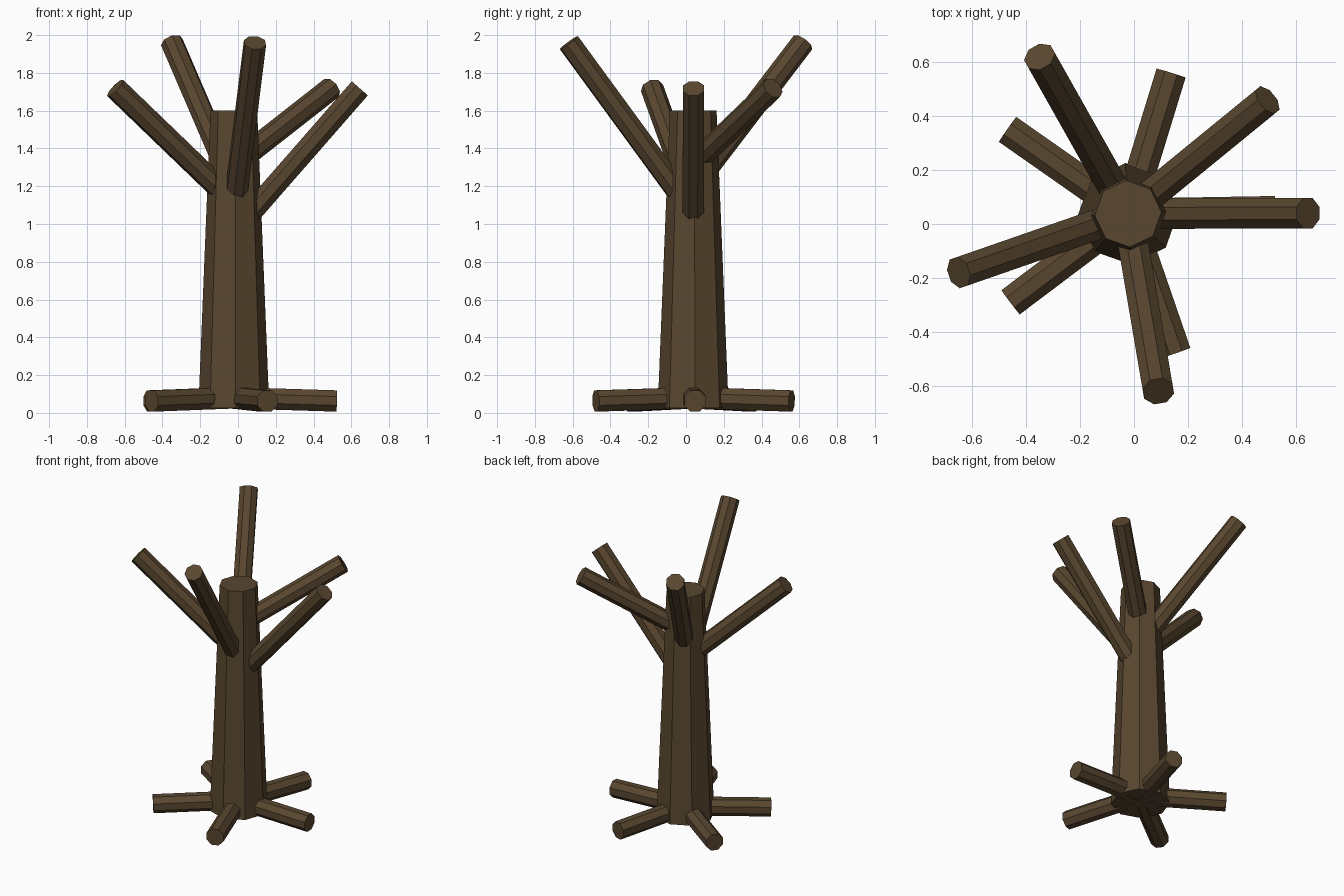
import bpy
import math
from mathutils import Vector, Matrix

if "Cube" in bpy.data.objects:
    bpy.data.objects.remove(bpy.data.objects["Cube"], do_unlink=True)

# Bark colour
bark = bpy.data.materials.new("brown bark")
bark.use_nodes = True
colour = (0.1, 0.062, 0.029, 1)
bark.diffuse_color = colour
bsdf = bark.node_tree.nodes["Principled BSDF"]
bsdf.inputs["Base Color"].default_value = colour
bsdf.inputs["Roughness"].default_value = 0.9

AXIS = Vector((-0.022, 0.038, 0))
SIDES = 8


def limb(name, start, end, r_start, r_end, turn):
    """Eight-sided, flat-shaded tapered post between two points."""
    direction = end - start
    bpy.ops.mesh.primitive_cone_add(vertices=SIDES, radius1=r_start, radius2=r_end,
                                    depth=direction.length)
    obj = bpy.context.object
    obj.name = name
    obj.data.materials.append(bark)
    spin = Matrix.Rotation(math.radians(turn), 4, 'Z')
    aim = direction.to_track_quat('Z', 'Y').to_matrix().to_4x4()
    obj.matrix_world = Matrix.Translation((start + end) / 2) @ aim @ spin
    return obj


# Trunk
limb("trunk", AXIS + Vector((0, 0, 0.025)), AXIS + Vector((0, 0, 1.6)), 0.188, 0.124, 3)

# Five roots spread evenly around the foot
for i in range(5):
    a = math.radians(72 * i + 1)
    tip = AXIS + Vector((0.545 * math.cos(a), 0.545 * math.sin(a), 0.063))
    limb(f"root_{i + 1}", AXIS + Vector((0, 0, 0.08)), tip, 0.061, 0.061, 22.5)

# Branches: height on the trunk axis, then the tip
branches = {
    "back_right_branch": (1.20, (-0.35, 0.62, 1.962)),
    "right_branch": (1.115, (-0.65, -0.18, 1.72)),
    "left_branch": (0.955, (0.645, 0.04, 1.718)),
    "front_branch": (1.06, (0.09, -0.62, 1.96)),
    "back_left_branch": (1.315, (0.495, 0.46, 1.72)),
}
for name, (height, tip) in branches.items():
    limb(name, AXIS + Vector((0, 0, height)), Vector(tip), 0.061, 0.061, 22.5)
